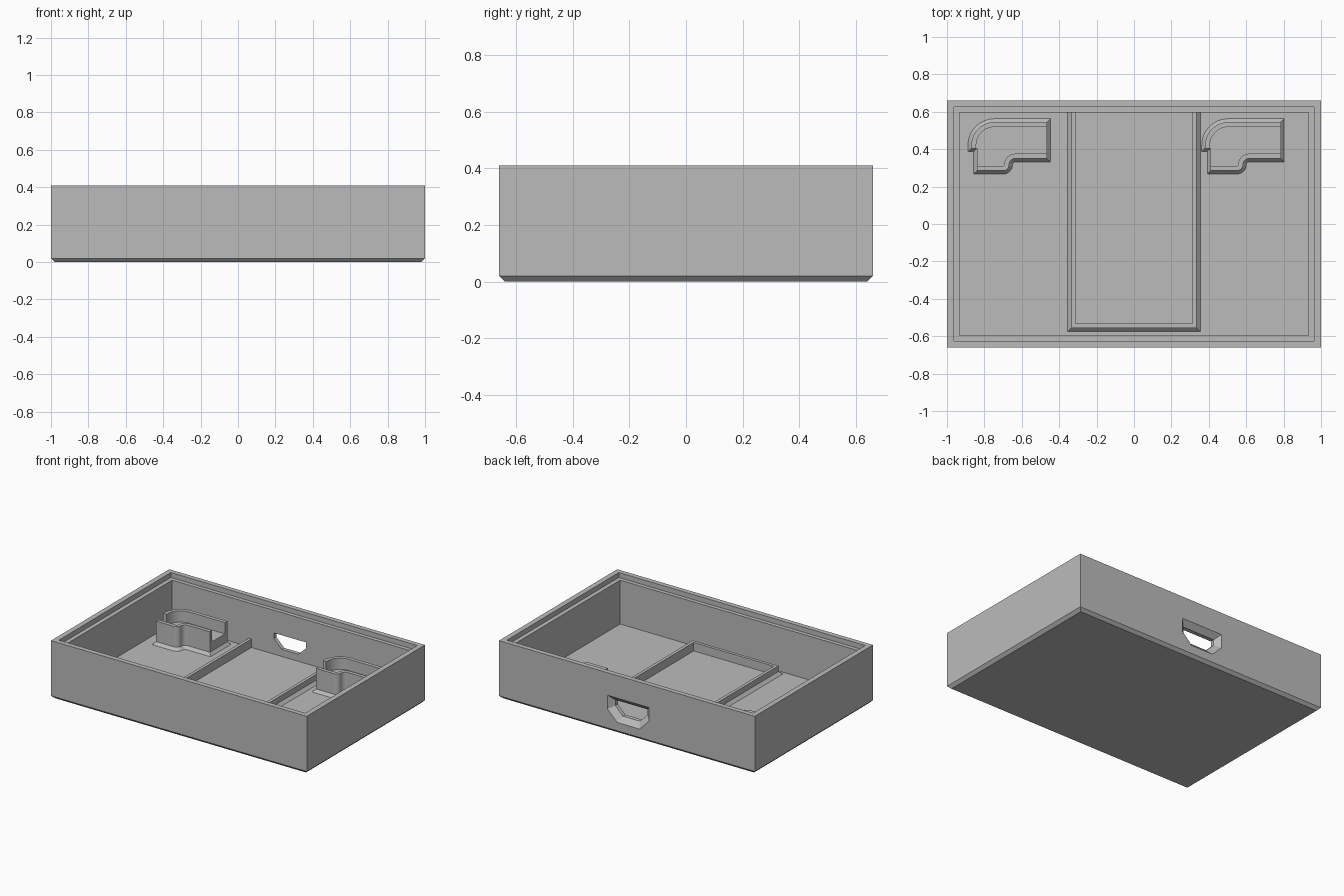
import bpy, bmesh
from math import cos, sin, radians

if "Cube" in bpy.data.objects:
    bpy.data.objects.remove(bpy.data.objects["Cube"], do_unlink=True)

grey = bpy.data.materials.new("plain grey")
grey.use_nodes = True
COLOUR = (0.5, 0.5, 0.5, 1)
grey.diffuse_color = COLOUR
grey.node_tree.nodes["Principled BSDF"].inputs["Base Color"].default_value = COLOUR

FLOOR = 0.065
FOOT = FLOOR + 0.02       # top of the sloped skirts
PLATFORM = 0.15           # channel level inside the holders


def loft(name, rings):
    """Join equal-length rings of 3D points and cap both ends."""
    bm = bmesh.new()
    rows = [[bm.verts.new(p) for p in ring] for ring in rings]
    n = len(rows[0])
    for low, high in zip(rows, rows[1:]):
        for i in range(n):
            j = (i + 1) % n
            bm.faces.new((low[i], low[j], high[j], high[i]))
    bm.faces.new(rows[0][::-1])
    bm.faces.new(rows[-1])
    bmesh.ops.recalc_face_normals(bm, faces=bm.faces)
    mesh = bpy.data.meshes.new(name)
    bm.to_mesh(mesh)
    bm.free()
    obj = bpy.data.objects.new(name, mesh)
    bpy.context.collection.objects.link(obj)
    mesh.materials.append(grey)
    return obj


def at_height(outline, z):
    return [(x, y, z) for x, y in outline]


def rectangle(hx, hy, z):
    return [(-hx, -hy, z), (hx, -hy, z), (hx, hy, z), (-hx, hy, z)]


def arc(cx, cy, r, start, end, steps=8):
    angles = [radians(start + (end - start) * i / steps) for i in range(steps + 1)]
    return [(cx + r * cos(a), cy + r * sin(a)) for a in angles]


def smooth(obj):
    bpy.ops.object.select_all(action="DESELECT")
    obj.select_set(True)
    bpy.context.view_layer.objects.active = obj
    bpy.ops.object.shade_smooth_by_angle(angle=radians(30))


# Tray: chamfered base, outer wall, stepped rim, inner wall, floor
tray = loft("tray", [rectangle(*r) for r in (
    (0.98, 0.64, 0), (1, 0.66, 0.02), (1, 0.66, 0.41), (0.963, 0.625, 0.41),
    (0.963, 0.625, 0.375), (0.933, 0.597, 0.375), (0.933, 0.597, FLOOR))])


# Connector opening in the back wall, countersunk on the outside
def slot(grow, y):
    x0, x1 = -0.137 - grow, 0.115 + grow
    z0, z1 = 0.115 - grow, 0.215 + grow
    c = 0.06 + grow * 0.4
    outline = [(x0, z1), (x0, z0 + c), (x0 + c, z0), (x1 - c, z0), (x1, z0 + c), (x1, z1)]
    return [(x, y, z) for x, z in outline]


cutter = loft("slot_cutter", [slot(0.036, 0.7), slot(0.036, 0.66), slot(0, 0.625), slot(0, 0.55)])
cutter.hide_render = True
cut = tray.modifiers.new("slot", "BOOLEAN")
cut.object = cutter
cut.operation = "DIFFERENCE"
cut.solver = "EXACT"
graph = bpy.context.evaluated_depsgraph_get()
tray.data = bpy.data.meshes.new_from_object(tray.evaluated_get(graph))
tray.modifiers.clear()
bpy.data.objects.remove(cutter, do_unlink=True)


# Three-sided ridge around the middle bay
def ridge(d):
    x, y, ix, iy, back = 0.335 + d, -0.555 - d, 0.313, -0.533, 0.605
    return [(-x, back), (-x, y), (x, y), (x, back),
            (ix, back), (ix, iy), (-ix, iy), (-ix, back)]


loft("bay_ridge", [at_height(ridge(d), z) for d, z in (
    (0.02, FLOOR - 0.005), (0.02, FLOOR), (0, FOOT), (0, 0.125))])


# Holder paths; d offsets the path outwards
def front_path(d):
    r = 0.0325
    return arc(-0.70, 0.3175, r + d, -90, 0) + arc(-0.635, 0.3175, r - d, 180, 90)


def back_path(d):
    return arc(-0.745, 0.42, 0.125 + d, 90, 180, 12)


def holder_outline(d):
    right = -0.465 + d
    return ([(-0.84 - d, 0.285 - d)] + front_path(d)
            + [(right, 0.35 - d), (right, 0.545 + d)] + back_path(d)
            + [(-0.87 - d, 0.405 - d), (-0.84 - d, 0.405 - d)])


def front_edge(d):
    return [(-0.84, 0.285 - d)] + front_path(d) + [(-0.465, 0.35 - d)]


def back_edge(d):
    return [(-0.465, 0.545 + d)] + back_path(d) + [(-0.87 - d, 0.405)]


# Two holders: skirted block with a curved wall on either side of a channel
for side, shift in (("right", 0), ("left", 1.25)):
    parts = [loft(side + "_holder_base", [at_height(holder_outline(d), z) for d, z in (
        (0.018, FLOOR - 0.005), (0.018, FLOOR), (0, FOOT), (0, PLATFORM))])]
    for label, edge in (("front", front_edge), ("back", back_edge)):
        strip = edge(0) + edge(-0.026)[::-1]
        parts.append(loft(f"{side}_holder_{label}_wall",
                          [at_height(strip, PLATFORM), at_height(strip, 0.23)]))
    for part in parts:
        part.location.x = shift
        smooth(part)
